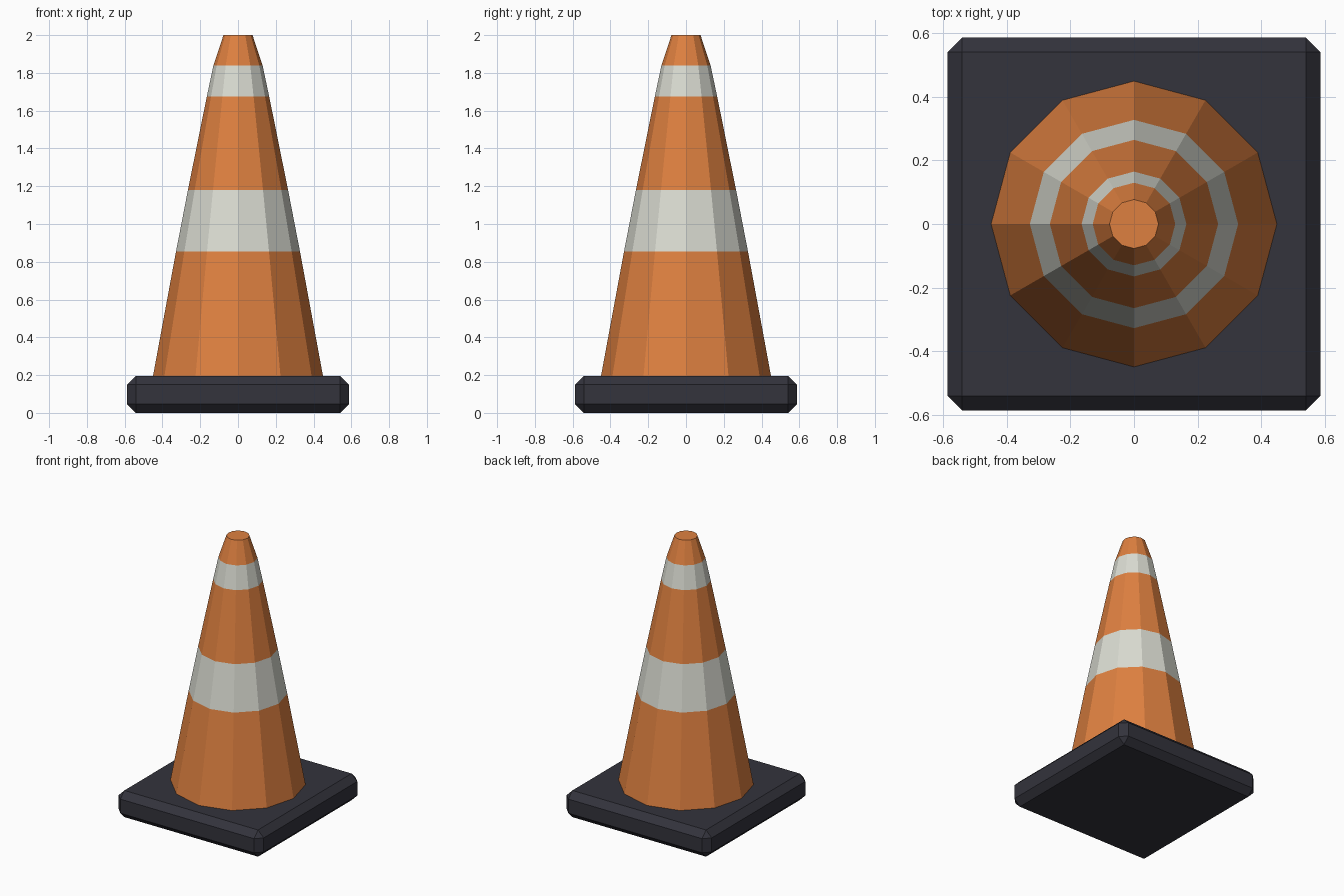
import bpy, bmesh
from math import cos, sin, tau

cube = bpy.data.objects.get("Cube")
if cube:
    bpy.data.objects.remove(cube, do_unlink=True)


def make_material(name, rgb):
    mat = bpy.data.materials.new(name)
    mat.use_nodes = True
    mat.diffuse_color = (*rgb, 1)
    mat.node_tree.nodes["Principled BSDF"].inputs["Base Color"].default_value = (*rgb, 1)
    return mat


def make_object(name, bm, materials):
    bmesh.ops.recalc_face_normals(bm, faces=bm.faces)
    mesh = bpy.data.meshes.new(name)
    bm.to_mesh(mesh)
    bm.free()
    for mat in materials:
        mesh.materials.append(mat)
    obj = bpy.data.objects.new(name, mesh)
    bpy.context.collection.objects.link(obj)
    return obj


orange = make_material("orange plastic", (0.73, 0.216, 0.051))
white = make_material("reflective white", (0.70, 0.71, 0.64))
rubber = make_material("dark rubber", (0.033, 0.033, 0.045))

# Square rubber base with chamfered edges
BASE_WIDTH, BASE_HEIGHT, CHAMFER = 1.174, 0.195, 0.046
bm = bmesh.new()
bmesh.ops.create_cube(bm, size=1)
bmesh.ops.scale(bm, vec=(BASE_WIDTH, BASE_WIDTH, BASE_HEIGHT), verts=bm.verts)
bmesh.ops.translate(bm, vec=(0, 0, BASE_HEIGHT / 2), verts=bm.verts)
bmesh.ops.bevel(bm, geom=bm.edges[:], offset=CHAMFER, segments=1, affect='EDGES')
make_object("base", bm, [rubber])

# Twelve-sided cone: (radius, height) rings, bands alternate orange and white
SIDES = 12
PROFILE = [(0.45, BASE_HEIGHT), (0.328, 0.855), (0.265, 1.18),
           (0.165, 1.675), (0.13, 1.84), (0.077, 2.0)]
bm = bmesh.new()
rings = [[bm.verts.new((r * cos(tau * i / SIDES), r * sin(tau * i / SIDES), z))
          for i in range(SIDES)] for r, z in PROFILE]
for band, (low, high) in enumerate(zip(rings, rings[1:])):
    for i in range(SIDES):
        j = (i + 1) % SIDES
        face = bm.faces.new((low[i], low[j], high[j], high[i]))
        face.material_index = band % 2
bm.faces.new(rings[-1])
bm.faces.new(rings[0][::-1])
make_object("cone", bm, [orange, white])
